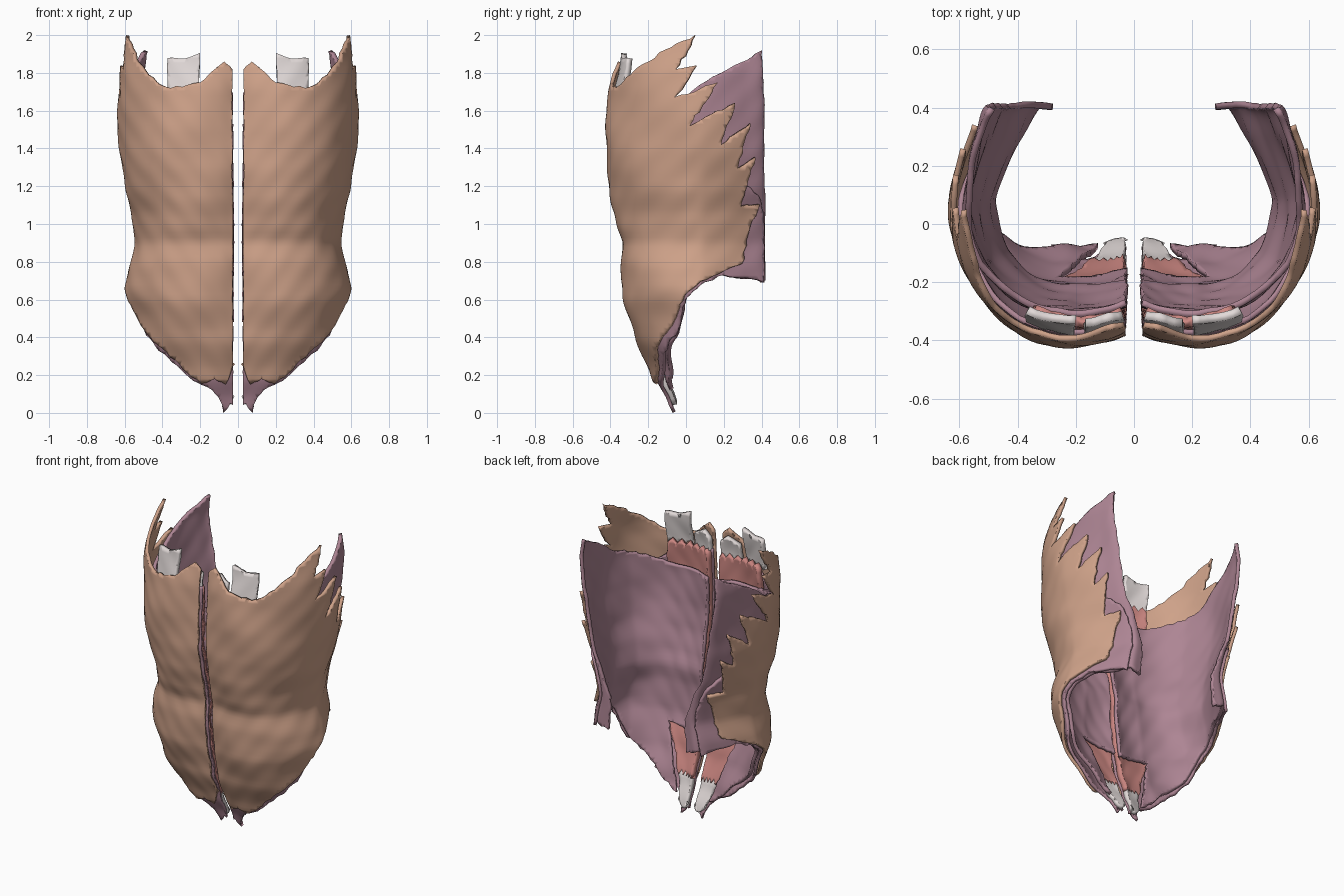
import bpy, bmesh, math, random
from mathutils import Vector
from mathutils.geometry import delaunay_2d_cdt

if "Cube" in bpy.data.objects:
    bpy.data.objects.remove(bpy.data.objects["Cube"])

random.seed(4)

# Torso cross-section (half), from the front midline round to the back
RING = [(.03, -.385), (.10, -.41), (.20, -.425), (.30, -.415), (.40, -.375),
        (.50, -.295), (.58, -.17), (.625, -.03), (.635, .08), (.625, .20),
        (.60, .32), (.565, .425), (.45, .43), (.30, .42)]
# Front depth and half width by height
FRONT = [(0, -.10), (.05, -.125), (.2, -.195), (.4, -.28), (.6, -.33), (.8, -.347), (.9, -.338),
         (1, -.367), (1.15, -.40), (1.3, -.42), (1.5, -.425), (1.7, -.41), (1.9, -.375), (2, -.36)]
WIDTH = [(0, .56), (.5, .575), (.65, .6), (.75, .585), (.9, .545), (1.05, .56),
         (1.2, .6), (1.4, .63), (1.6, .637), (1.8, .632), (2, .59)]


def cubic(a, b, c, d, t):
    return b + .5 * t * (c - a + t * (2 * a - 5 * b + 4 * c - d + t * (3 * (b - c) + d - a)))


def ring(u):
    n = len(RING) - 1
    i = max(0, min(n - 1, int(u)))
    p = [RING[max(0, min(n, i + k))] for k in (-1, 0, 1, 2)]
    return [cubic(*[q[j] for q in p], u - i) for j in (0, 1)]


def table(tab, z):
    for (a, va), (b, vb) in zip(tab, tab[1:]):
        if z <= b:
            t = (z - a) / (b - a)
            t = t * .5 + .5 * t * t * (3 - 2 * t)
            return va + (vb - va) * t
    return tab[-1][1]


def torso(u, z, front_d, side_d):
    """Point on the torso at ring position u and height z, sunk below the skin."""
    k = max(0, min(1, (u - 3) / 3))
    d = front_d + (side_d - front_d) * k
    d *= .45 + .55 * min(1, z / .4)          # layers thin out toward the bottom
    d += .004 * math.sin(13 * z + 1.3 * u) + .0015 * math.sin(34 * z - 4 * u)
    x, y = ring(u)
    x *= (table(WIDTH, z) - d) / .635
    if y < .08:
        y = .08 + (table(FRONT, z) + d - .08) * (y - .08) / -.505
    else:
        back = min(1, (y - .08) / .34)
        x *= 1 - .22 * back ** 1.2 * max(0, min(1, 1.9 - z))   # narrower toward the loin
        y -= d * .3 * back
    y += 1.05 * x * x * max(0, .6 - z)
    return x, y, z


def material(name, rgb):
    m = bpy.data.materials.new(name)
    m.diffuse_color = (*rgb, 1)
    m.use_nodes = True
    m.node_tree.nodes["Principled BSDF"].inputs["Base Color"].default_value = m.diffuse_color
    return m


TAN = material("tan_muscle", (.62, .36, .25))
PURPLE = material("purple_muscle", (.42, .235, .295))
RED = material("red_muscle", (.60, .24, .22))
WHITE = material("tendon", (.76, .70, .69))


def sheet(name, outline, mat, front_d, side_d, thick, rough=.006):
    """Fill an outline drawn on the torso, wrap it, thicken it and mirror it."""
    pts = [Vector((u * .1, z)) for u, z in outline]
    rim = []
    for a, b in zip(pts, pts[1:] + pts[:1]):
        n = max(1, round((b - a).length / .03))
        for i in range(n):
            p = a.lerp(b, i / n)
            if i:
                p += Vector((random.uniform(-rough, rough), random.uniform(-rough, rough)))
            rim.append(p)
    n = len(rim)
    grid = [Vector((.02 * i + .01 * (j % 2) + .003, .025 * j + .004))
            for i in range(66) for j in range(81)]
    verts, _, faces = delaunay_2d_cdt(rim + grid, [(i, (i + 1) % n) for i in range(n)],
                                      [], 1, 1e-5)[:3]
    bm = bmesh.new()
    vs = [bm.verts.new(torso(v.x * 10, max(0, v.y), front_d, side_d)) for v in verts]
    for f in faces:
        a, b, c = [verts[i] for i in f[:3]]
        turn = (b - a).cross(c - a)
        bm.faces.new([vs[i] for i in (f if turn > 0 else f[::-1])])
    bmesh.ops.delete(bm, geom=[v for v in bm.verts if not v.link_faces], context='VERTS')
    me = bpy.data.meshes.new(name)
    bm.to_mesh(me)
    bm.free()
    ob = bpy.data.objects.new(name, me)
    bpy.context.collection.objects.link(ob)
    me.materials.append(mat)
    s = ob.modifiers.new("thickness", 'SOLIDIFY')
    s.thickness, s.offset = thick, -1
    m = ob.modifiers.new("mirror", 'MIRROR')
    m.use_mirror_merge = False
    bpy.context.view_layer.objects.active = ob
    ob.select_set(True)
    bpy.ops.object.shade_smooth_by_angle(angle=math.radians(45))
    ob.select_set(False)


def zigzag(u0, u1, z, n, amp=.015):
    return [(u0 + (u1 - u0) * i / n, z + (amp if i % 2 else -amp)) for i in range(n + 1)]


# Outer sheet with its toothed rear edge
sheet("outer_oblique", [
    (0, .26), (.7, .15), (1.4, .18), (2.2, .155), (2.8, .19), (4.2, .32), (5.6, .44), (6.2, .5),
    (7, .62), (8, .70), (9, .75), (9.8, .79), (10.1, .95), (10.6, 1.1), (9.75, 1.09), (10.4, 1.35),
    (9.6, 1.29), (10.2, 1.53), (8.9, 1.42), (9.5, 1.64), (7.45, 1.52), (8.75, 1.75),
    (6.7, 1.67), (7.75, 1.84), (6.7, 1.82), (7.65, 2.0), (7, 1.97), (6.2, 1.92), (5.4, 1.85),
    (4.8, 1.79), (4.2, 1.74), (3.6, 1.72), (2, 1.75), (1.5, 1.8), (.7, 1.86), (0, 1.82)],
    TAN, 0, 0, .02)

# Middle sheet, mostly covered, forming the lower point
sheet("middle_oblique", [
    (0, .04), (.35, .05), (.9, .0), (1.1, .06), (1.6, .12), (2.8, .17), (4.3, .29), (5.8, .41),
    (6.3, .48), (7, .6), (8, .68), (9, .73), (10.3, .71), (10.9, .69), (11, 1.0), (10.6, 1.15),
    (9.6, 1.25), (8, 1.4), (5, 1.5), (3, 1.65), (0, 1.7)],
    PURPLE, .035, .026, .018)

# Deep sheet: tall rear corner, inward rear flap, arched lower edge
sheet("deep_transverse", [
    (0, .48), (3.5, .53), (1.6, .12), (2.8, .18), (4.3, .30), (5.8, .42), (6.3, .49), (7, .61),
    (8, .69), (9, .73), (10.3, .71), (11, .72), (12.1, .69), (12.0, .85), (11.6, 1.0),
    (11.5, 1.1), (11.1, 1.2), (11.1, 1.6), (10.9, 1.92), (8.75, 1.79), (6.5, 1.64),
    (4, 1.55), (0, 1.53)],
    PURPLE, .107, .05, .022)

# Straight front muscle with tendons above and below
sheet("front_rectus", zigzag(.1, 1.7, .235, 8) + [(3.65, .54), (3.8, .8), (3.9, 1.2), (4, 1.6)]
      + zigzag(3.9, .1, 1.69, 12), RED, .06, .06, .036)
sheet("lower_tendon", [(.1, .06), (.6, .04), (1.1, .07)] + zigzag(1.7, .1, .235, 8),
      WHITE, .062, .062, .03)
sheet("upper_tendon_outer", zigzag(2.15, 3.9, 1.68, 6) + [(4.0, 1.88), (3.1, 1.875), (2.2, 1.905)],
      WHITE, .03, .03, .03, .002)
sheet("upper_tendon_inner", zigzag(.1, 1.8, 1.68, 6) + [(1.8, 1.78), (.9, 1.82), (.15, 1.78)],
      WHITE, .04, .04, .03, .002)
